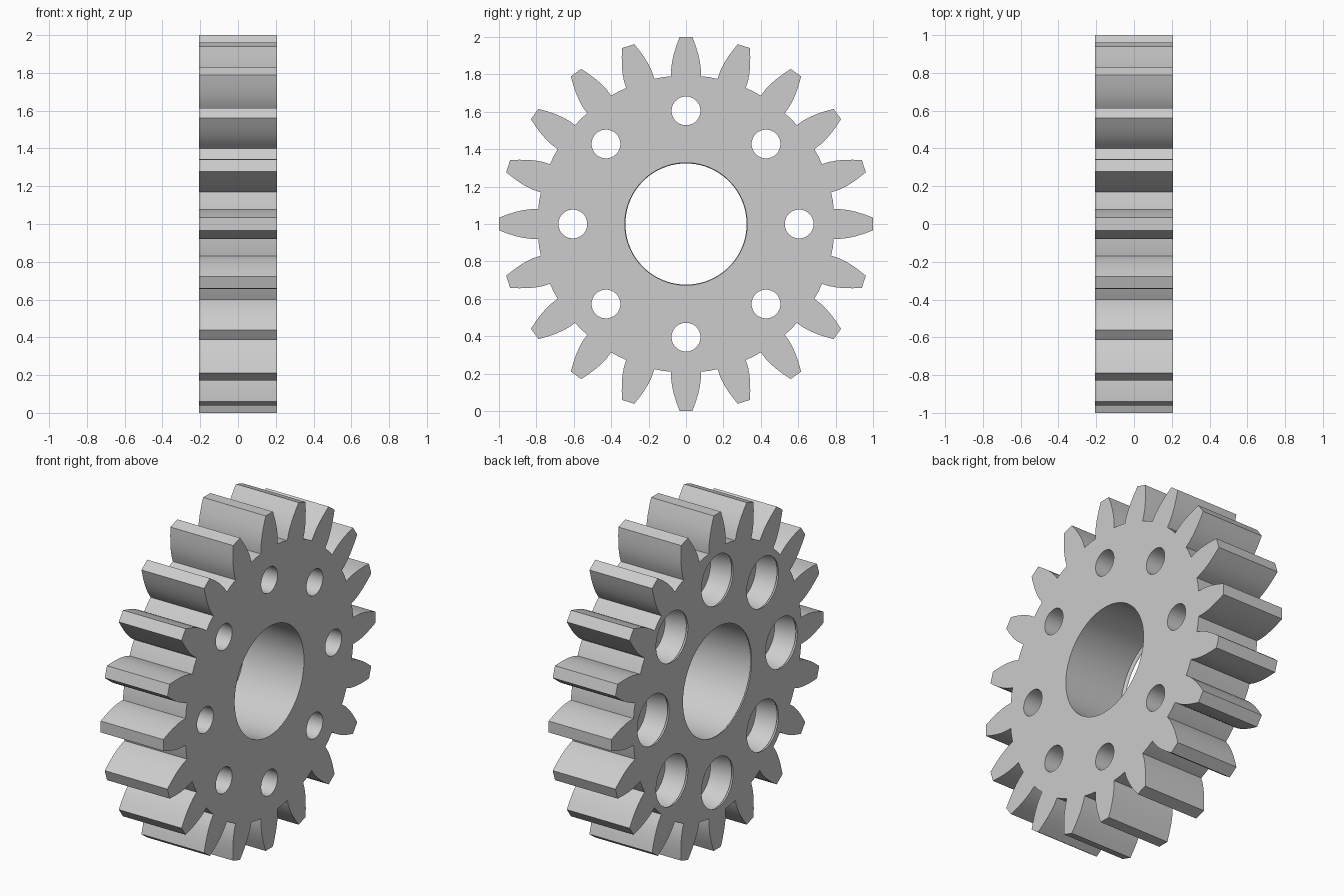
import bpy, bmesh
from math import sin, cos, pi, radians

cube = bpy.data.objects.get("Cube")
if cube:
    bpy.data.objects.remove(cube)

HALF = 0.207          # half the gear thickness
TEETH = 20
ROOT = 0.795          # root circle radius
FLANK = [(0.79, 0.079), (0.83, 0.079), (0.87, 0.074), (0.91, 0.065),
         (0.955, 0.051), (1.0, 0.034)]   # tooth: radius along axis, half width

steel = bpy.data.materials.new("light grey steel")
steel.use_nodes = True
color = (0.604, 0.604, 0.604, 1)
steel.diffuse_color = color
steel.node_tree.nodes["Principled BSDF"].inputs["Base Color"].default_value = color


def make_object(name, bm):
    bmesh.ops.recalc_face_normals(bm, faces=bm.faces[:])
    mesh = bpy.data.meshes.new(name)
    bm.to_mesh(mesh)
    bm.free()
    mesh.materials.append(steel)
    obj = bpy.data.objects.new(name, mesh)
    bpy.context.collection.objects.link(obj)
    return obj


def lathe(bm, profile, y, z, steps):
    """Closed solid turned about an axis along x through (y, z)."""
    rings = [[bm.verts.new((x, y + r * cos(2 * pi * i / steps), z + r * sin(2 * pi * i / steps)))
              for i in range(steps)] for x, r in profile]
    for a, b in zip(rings, rings[1:]):
        for i in range(steps):
            j = (i + 1) % steps
            bm.faces.new((a[i], a[j], b[j], b[i]))
    bm.faces.new(rings[0])
    bm.faces.new(rings[-1])


def rounded_mouth(radius, fillet, steps=6):
    """Bore profile that flares out at the -x face."""
    points = [(-HALF - 0.1, radius + fillet)]
    for i in range(steps + 1):
        t = pi / 2 * i / steps
        points.append((-HALF + fillet * sin(t), radius + fillet * (1 - cos(t))))
    return points


# Toothed blank: one tooth outline repeated round the wheel, then extruded
tooth = [(u, -w) for u, w in FLANK] + [(u, w) for u, w in reversed(FLANK)]
bm = bmesh.new()
outline = []
for n in range(TEETH):
    a = 2 * pi * n / TEETH
    for u, w in tooth:
        outline.append(bm.verts.new((-HALF, u * cos(a) - w * sin(a), 1 + u * sin(a) + w * cos(a))))
    mid = a + pi / TEETH
    outline.append(bm.verts.new((-HALF, ROOT * cos(mid), 1 + ROOT * sin(mid))))
cap = bm.faces.new(outline)
side = bmesh.ops.extrude_face_region(bm, geom=[cap], use_keep_orig=True)
bmesh.ops.translate(bm, vec=(2 * HALF, 0, 0),
                    verts=[v for v in side["geom"] if isinstance(v, bmesh.types.BMVert)])
gear = make_object("gear_wheel", bm)

# Cutter: centre bore and eight stepped bolt holes
bm = bmesh.new()
lathe(bm, rounded_mouth(0.324, 0.015) + [(HALF + 0.1, 0.324)], 0, 1, 96)
floor = -HALF + 0.15
for k in range(8):
    a = radians(45 * k)
    profile = rounded_mouth(0.15, 0.02) + [(floor, 0.15), (floor, 0.077), (HALF + 0.1, 0.077)]
    lathe(bm, profile, 0.605 * cos(a), 1 + 0.605 * sin(a), 48)
cutter = make_object("hole_cutter", bm)
cutter.hide_render = True

cut = gear.modifiers.new("holes", "BOOLEAN")
cut.operation = "DIFFERENCE"
cut.solver = "EXACT"
cut.object = cutter
bpy.ops.object.select_all(action="DESELECT")
bpy.context.view_layer.objects.active = gear
gear.select_set(True)
bpy.ops.object.modifier_apply(modifier=cut.name)
bpy.data.objects.remove(cutter)

# Smooth flanks and bores, flat end faces
bpy.ops.object.shade_smooth_by_angle(angle=radians(25))
for face in gear.data.polygons:
    if abs(face.normal.x) > 0.999:
        face.use_smooth = False
